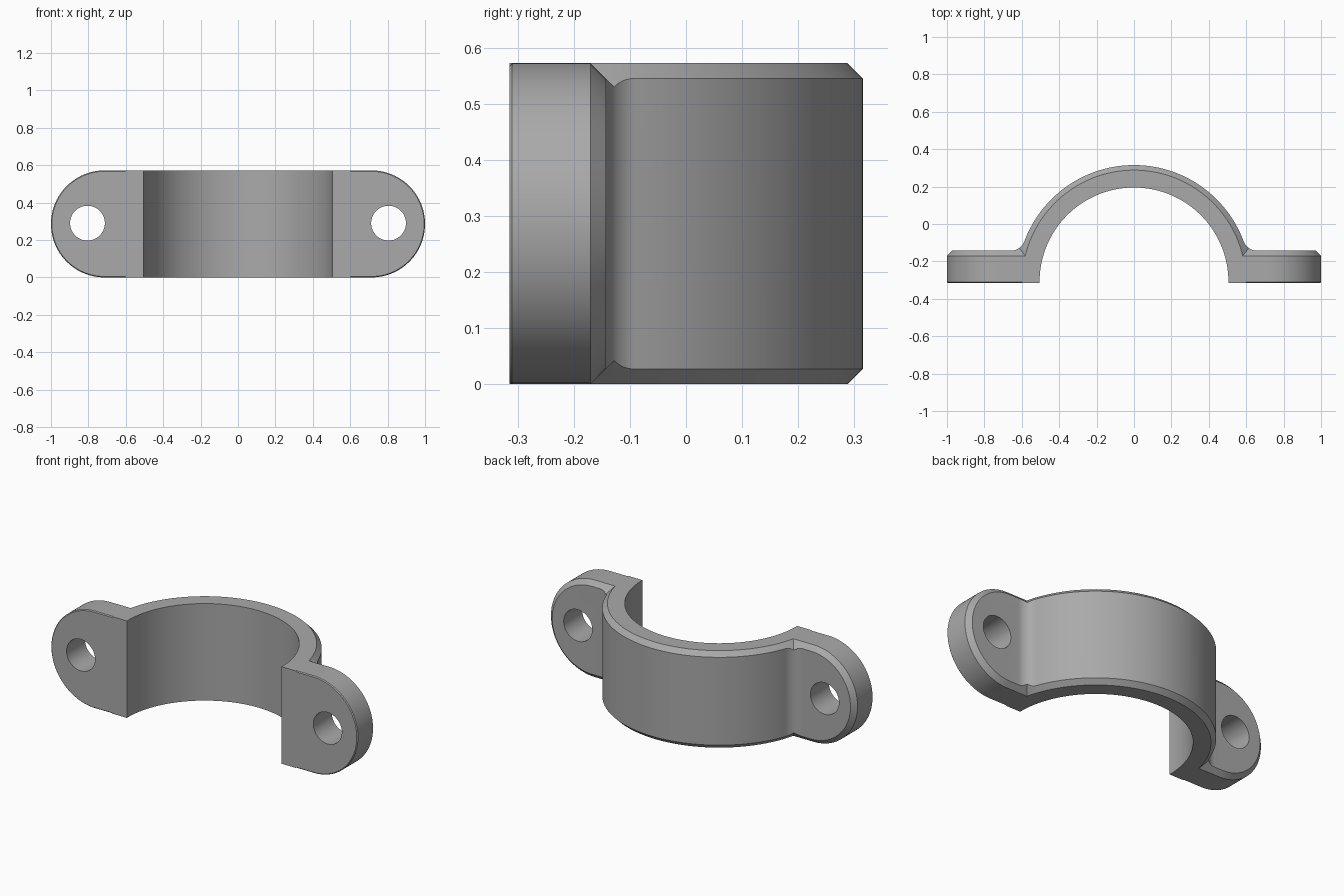
import bpy, bmesh
from math import sin, cos, pi, atan2, sqrt

if "Cube" in bpy.data.objects:
    bpy.data.objects.remove(bpy.data.objects["Cube"], do_unlink=True)

HEIGHT, MID = 0.572, 0.286
FRONT, BACK = -0.315, -0.143          # flange faces
CY, R_IN, R_OUT = -0.31, 0.505, 0.625  # arch
CHAMFER, FILLET = 0.027, 0.08

mat = bpy.data.materials.new("plain grey")
mat.use_nodes = True
GREY = (0.4, 0.4, 0.4, 1)
mat.diffuse_color = GREY
mat.node_tree.nodes["Principled BSDF"].inputs["Base Color"].default_value = GREY


def arc(cx, cy, r, a0, a1, n):
    return [(cx + r * cos(a0 + (a1 - a0) * i / n),
             cy + r * sin(a0 + (a1 - a0) * i / n)) for i in range(n + 1)]


def loft(name, rings):
    """Closed solid through matching rings of points."""
    bm = bmesh.new()
    loops = [[bm.verts.new(p) for p in ring] for ring in rings]
    n = len(loops[0])
    for a, b in zip(loops, loops[1:]):
        for i in range(n):
            j = (i + 1) % n
            bm.faces.new((a[i], a[j], b[j], b[i]))
    bm.faces.new(loops[0][::-1])
    bm.faces.new(loops[-1])
    bmesh.ops.recalc_face_normals(bm, faces=bm.faces)
    mesh = bpy.data.meshes.new(name)
    bm.to_mesh(mesh)
    bm.free()
    mesh.materials.append(mat)
    ob = bpy.data.objects.new(name, mesh)
    bpy.context.collection.objects.link(ob)
    return ob


def combine(ob, tool, operation):
    bpy.context.view_layer.objects.active = ob
    mod = ob.modifiers.new(operation, "BOOLEAN")
    mod.operation, mod.solver, mod.object = operation, "EXACT", tool
    bpy.ops.object.modifier_apply(modifier=mod.name)
    bpy.data.objects.remove(tool, do_unlink=True)


# Clamp outline seen from above: arch, fillets and flanges
fy = BACK + FILLET
fx = sqrt((R_OUT + FILLET) ** 2 - (fy - CY) ** 2)
tangent = atan2(fy - CY, fx)
right = [(R_IN, FRONT), (1.1, FRONT), (1.1, BACK)]
right += arc(fx, fy, FILLET, -pi / 2, tangent - pi, 16)
outline = right + arc(0, CY, R_OUT, tangent, pi - tangent, 96)[1:-1]
outline += [(-x, y) for x, y in reversed(right)]
outline += arc(0, CY, R_IN, pi, 0, 96)
clamp = loft("pipe_clamp", [[(x, y, z) for x, y in outline] for z in (0, HEIGHT)])


# Round-ended flange envelope with chamfered back edge
def stadium(y, inset):
    r = MID - inset
    pts = arc(1 - MID, MID, r, -pi / 2, pi / 2, 48)
    pts += arc(MID - 1, MID, r, pi / 2, 3 * pi / 2, 48)
    return [(x, y, z) for x, z in pts]


edge = BACK - CHAMFER
envelope = loft("flange_envelope", [stadium(FRONT, 0.005), stadium(FRONT + 0.005, 0),
                                    stadium(edge, 0), stadium(edge + 0.15, 0.15)])

# Arch envelope with chamfered upper and lower rims
rim = R_OUT - CHAMFER
levels = [(rim, 0), (rim + 0.11, 0.11), (rim + 0.11, HEIGHT - 0.11), (rim, HEIGHT)]
drum = loft("arch_envelope", [[(x, y, z) for x, y in arc(0, CY, r, 0, 2 * pi, 192)[:-1]]
                              for r, z in levels])
combine(envelope, drum, "UNION")
combine(clamp, envelope, "INTERSECT")

# Screw holes
for side in (-1, 1):
    ring = arc(0.805 * side, 0.29, 0.093, 0, 2 * pi, 64)[:-1]
    hole = loft("hole_cutter", [[(x, y, z) for x, z in ring] for y in (-0.5, 0)])
    combine(clamp, hole, "DIFFERENCE")

bpy.ops.object.select_all(action="DESELECT")
clamp.select_set(True)
bpy.context.view_layer.objects.active = clamp
bpy.ops.object.shade_smooth_by_angle(angle=0.44)
